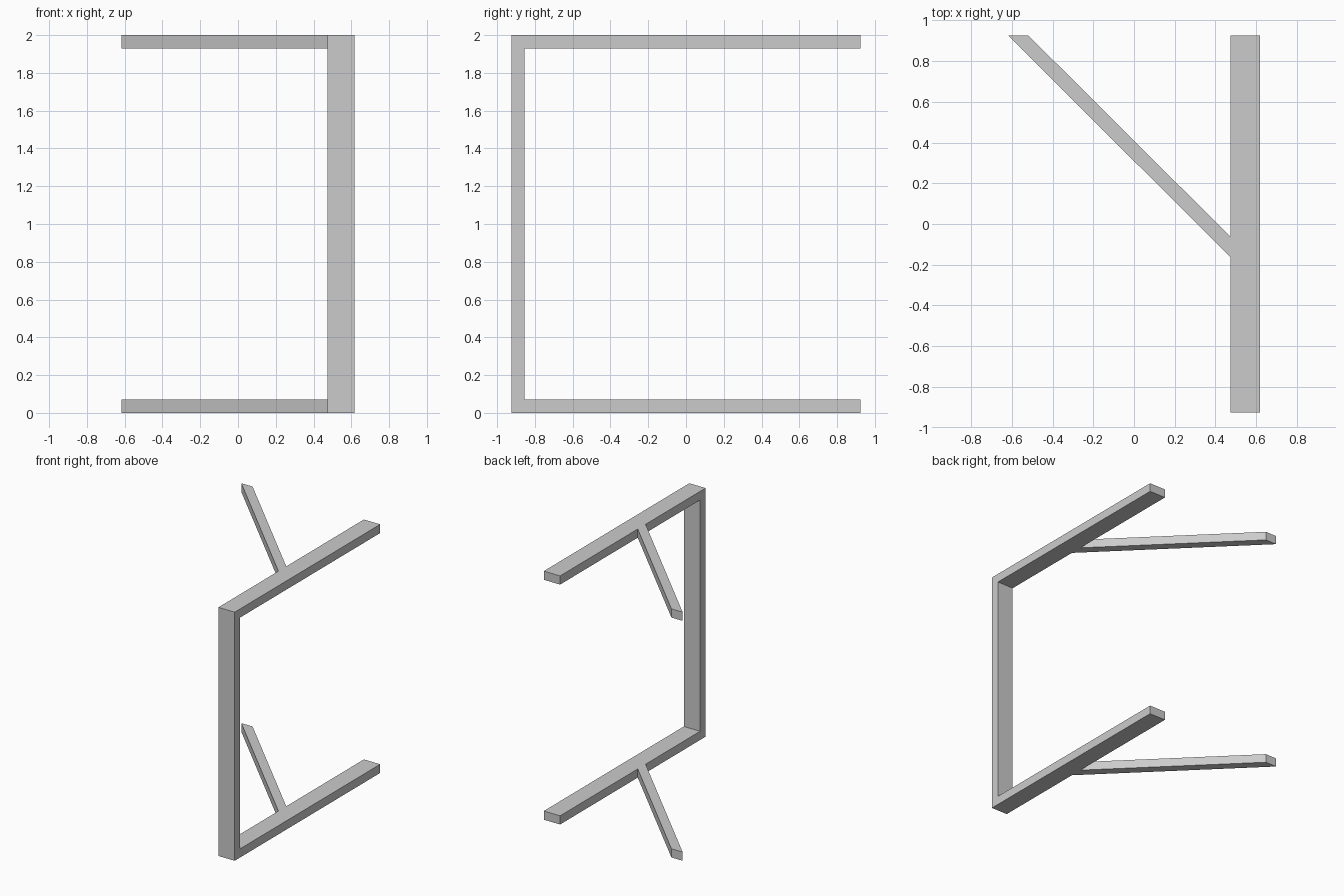
import bpy, bmesh
from mathutils import Vector

if "Cube" in bpy.data.objects:
    bpy.data.objects.remove(bpy.data.objects["Cube"])


def prism(name, outline, offset):
    """Extrude a planar outline along an offset vector into a closed solid."""
    bm = bmesh.new()
    face = bm.faces.new([bm.verts.new(p) for p in outline])
    ext = bmesh.ops.extrude_face_region(bm, geom=[face], use_keep_orig=True)
    moved = [g for g in ext["geom"] if isinstance(g, bmesh.types.BMVert)]
    bmesh.ops.translate(bm, verts=moved, vec=Vector(offset))
    bmesh.ops.recalc_face_normals(bm, faces=bm.faces)
    mesh = bpy.data.meshes.new(name)
    bm.to_mesh(mesh)
    bm.free()
    obj = bpy.data.objects.new(name, mesh)
    bpy.context.collection.objects.link(obj)
    return obj


X0, X1 = 0.473, 0.618    # frame width range
Y, H, T = 0.925, 2.0, 0.07   # half depth, height, bar thickness

# C-shaped frame: side profile extruded across its width
c_profile = [(-Y, 0), (Y, 0), (Y, T), (-Y + T, T),
             (-Y + T, H - T), (Y, H - T), (Y, H), (-Y, H)]
prism("c_frame", [(X0, y, z) for y, z in c_profile], (X1 - X0, 0, 0))

# Diagonal arms branching from the lower and upper bars
arm_plan = [(-X1, Y), (-0.518, Y), (X0, -0.062), (X0, -0.162)]
for name, z in (("lower_arm", 0), ("upper_arm", H - T)):
    prism(name, [(x, y, z) for x, y in arm_plan], (0, 0, T))
